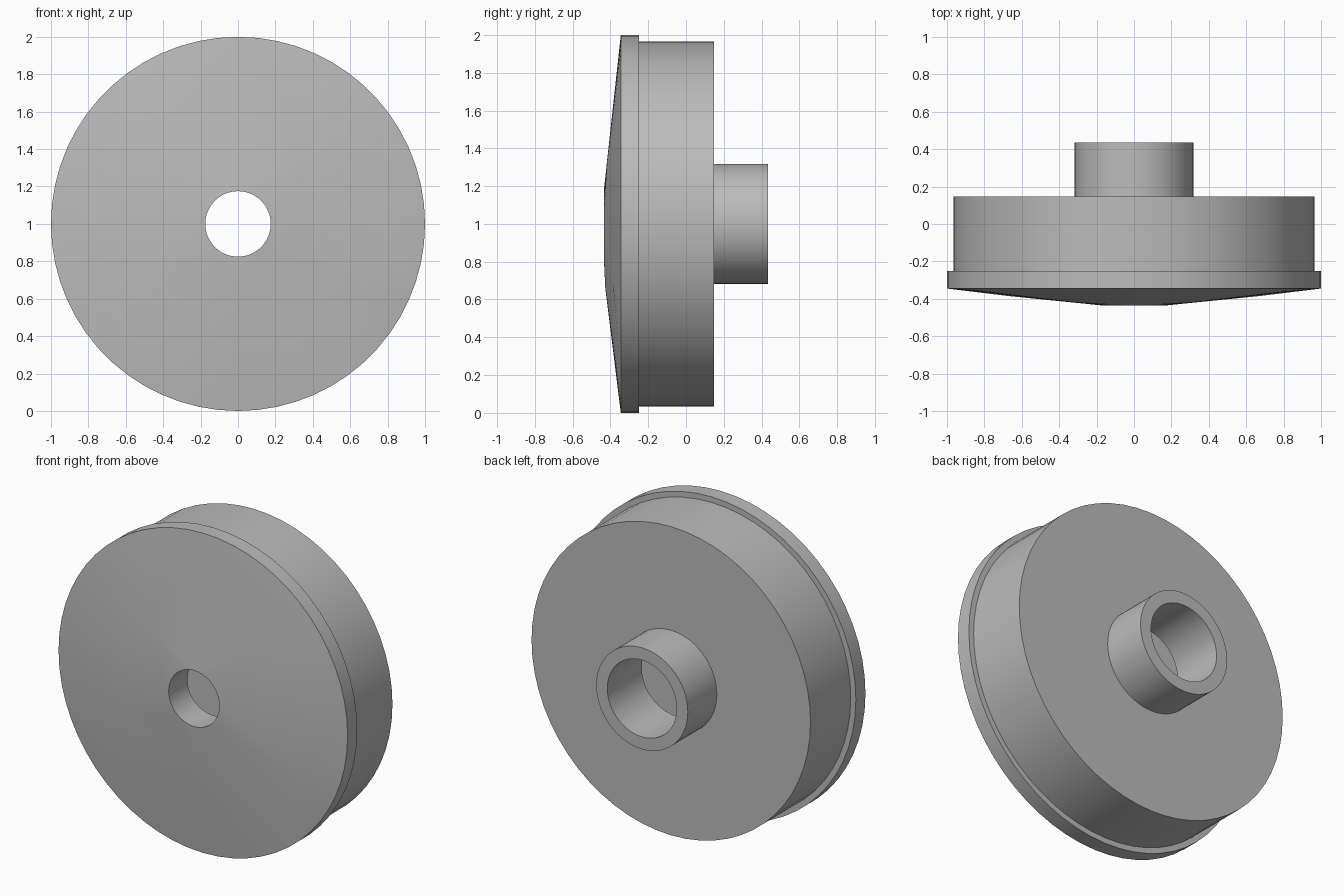
import bpy, bmesh, math
from mathutils import Vector, Matrix
from mathutils.geometry import delaunay_2d_cdt

cube = bpy.data.objects.get("Cube")
if cube:
    bpy.data.objects.remove(cube, do_unlink=True)

SEGMENTS = 60
CENTRE_Z = 1.0
RIM, BORE = 1.0, 0.175            # cover radii
RIM_Y, FRONT_Y, BACK_Y = -0.345, -0.435, -0.25

grey = bpy.data.materials.new("plain grey")
grey.use_nodes = True
colour = (0.5, 0.5, 0.5, 1)
grey.diffuse_color = colour
grey.node_tree.nodes["Principled BSDF"].inputs["Base Color"].default_value = colour


def ring(radius):
    steps = (2 * math.pi * i / SEGMENTS for i in range(SEGMENTS))
    return [Vector((radius * math.cos(a), radius * math.sin(a))) for a in steps]


def revolve(bm, profile, closed):
    """Sweep (radius, y) points around the y axis."""
    rings = [[bm.verts.new((p.x, y, p.y + CENTRE_Z)) for p in ring(r)] for r, y in profile]
    pairs = list(zip(rings, rings[1:]))
    if closed:
        pairs.append((rings[-1], rings[0]))
    for a, b in pairs:
        for i in range(SEGMENTS):
            j = (i + 1) % SEGMENTS
            bm.faces.new((a[i], a[j], b[j], b[i]))


def finish(bm, name):
    bmesh.ops.remove_doubles(bm, verts=bm.verts, dist=0.0005)
    bmesh.ops.recalc_face_normals(bm, faces=bm.faces)
    mesh = bpy.data.meshes.new(name)
    bm.to_mesh(mesh)
    bm.free()
    mesh.materials.append(grey)
    obj = bpy.data.objects.new(name, mesh)
    bpy.context.collection.objects.link(obj)
    bpy.ops.object.select_all(action='DESELECT')
    obj.select_set(True)
    bpy.context.view_layer.objects.active = obj
    bpy.ops.object.shade_smooth_by_angle(angle=math.radians(30))


def dome_y(radius):
    t = (radius ** 2 - BORE ** 2) / (RIM ** 2 - BORE ** 2)
    return FRONT_Y + (RIM_Y - FRONT_Y) * t


# Front cover: coarsely faceted dome, flat rim and centre bore
bm = bmesh.new()
g = 0.34
inner_points = [Vector(p) for p in ((g, g), (-g, g), (2 * g, -g), (-2 * g, -g), (0, -g))]
points, _, triangles, *_ = delaunay_2d_cdt(ring(RIM) + ring(BORE) + inner_points, [], [], 0, 1e-5)
verts = [bm.verts.new((p.x, dome_y(p.length), p.y + CENTRE_Z)) for p in points]
for tri in triangles:
    if any(points[i].length > BORE + 0.01 for i in tri):
        bm.faces.new([verts[i] for i in tri])
bmesh.ops.delete(bm, geom=[v for v in bm.verts if not v.link_faces], context='VERTS')
revolve(bm, [(RIM, RIM_Y), (RIM, BACK_Y), (BORE, BACK_Y), (BORE, FRONT_Y)], closed=False)
finish(bm, "front_cover")

# Hollow housing with back plate and tubular hub
bm = bmesh.new()
revolve(bm, [(0.965, BACK_Y), (0.965, 0.148), (0.317, 0.148), (0.317, 0.435),
             (0.24, 0.435), (0.24, 0.095), (0.915, 0.095), (0.915, BACK_Y)], closed=True)
finish(bm, "housing_with_hub")
